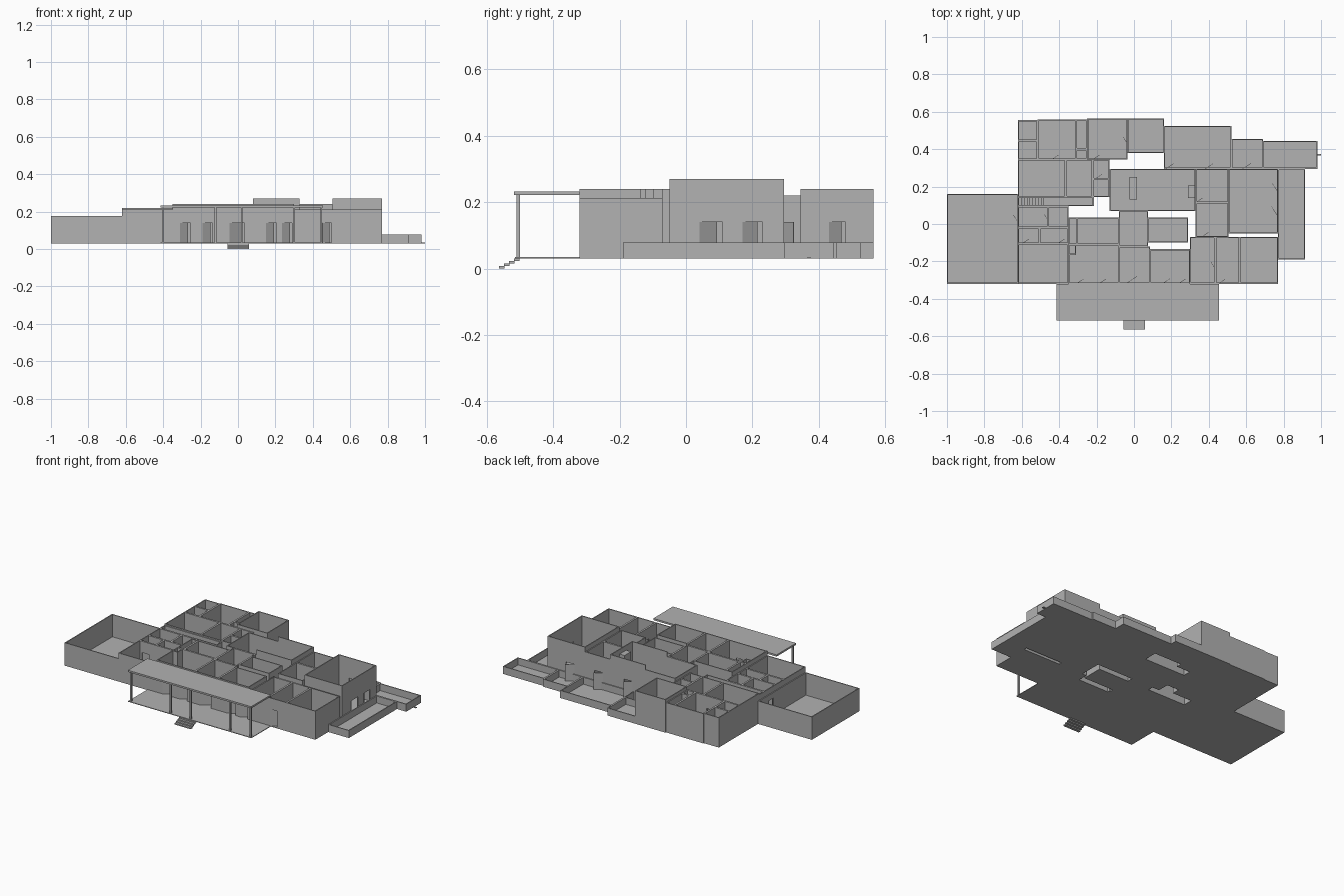
import bpy, bmesh, math
from mathutils import Matrix, Vector

if "Cube" in bpy.data.objects:
    bpy.data.objects.remove(bpy.data.objects["Cube"], do_unlink=True)

grey = bpy.data.materials.new("plain_grey")
grey.use_nodes = True
GREY = (0.445, 0.445, 0.445, 1)
grey.diffuse_color = GREY
grey.node_tree.nodes["Principled BSDF"].inputs["Base Color"].default_value = GREY

BASE, SLAB, T, HEAD = 0.03, 0.004, 0.006, 0.14
LOW, WING, MID, BACK, HIGH, TALL = 0.078, 0.176, 0.212, 0.22, 0.24, 0.27


def box(bm, x0, y0, z0, x1, y1, z1, turn=None):
    m = Matrix.Translation(((x0 + x1) / 2, (y0 + y1) / 2, (z0 + z1) / 2))
    m = m @ Matrix.Diagonal((x1 - x0, y1 - y0, z1 - z0, 1))
    bmesh.ops.create_cube(bm, size=1, matrix=turn @ m if turn else m)


def finish(bm, name):
    me = bpy.data.meshes.new(name)
    bm.to_mesh(me)
    bm.free()
    me.materials.append(grey)
    bpy.context.collection.objects.link(bpy.data.objects.new(name, me))


# Door openings as wall direction, wall line, start, end
DOORS = [("x", -0.32, s, s + 0.055) for s in (-0.31, -0.19, 0.15, 0.235)]
DOORS += [("x", -0.32, -0.045, 0.035), ("x", -0.32, 0.45, 0.5)]
DOORS += [("x", 0.345, s, s + 0.05) for s in (-0.44, -0.22)]
DOORS += [("x", 0.295, s, s + 0.06) for s in (0.17, 0.38, 0.58)]
DOORS += [("x", -0.105, s, s + 0.05) for s in (-0.6, -0.41)]
DOORS += [("x", -0.07, 0.36, 0.41), ("x", 0.115, 0.33, 0.38), ("x", 0.24, -0.21, -0.16)]
DOORS += [("y", 0.77, 0.04, 0.11), ("y", 0.77, 0.17, 0.23), ("y", 0.435, -0.24, -0.19)]
DOORS += [("y", -0.62, 0.01, 0.06), ("y", -0.46, 0.02, 0.06), ("y", -0.035, 0.43, 0.48)]


def wall(bm, axis, line, a, b, top):
    """Straight wall centred on its line, left open below the head of each door."""
    def piece(s, e, z0):
        if e - s < 0.001 or top - z0 < 0.001:
            return
        if axis == "x":
            box(bm, s, line - T / 2, z0, e, line + T / 2, top)
        else:
            box(bm, line - T / 2, s, z0, line + T / 2, e, top)
    cursor = a - T / 2
    cuts = sorted(d[2:] for d in DOORS if d[0] == axis and abs(d[1] - line) < 0.012
                  and d[2] >= a and d[3] <= b)
    for s, e in cuts if top > HEAD else []:
        piece(cursor, s, BASE)
        piece(s, e, HEAD)
        cursor = e
    piece(cursor, b + T / 2, BASE)


def room(name, x0, y0, x1, y1, top):
    bm = bmesh.new()
    box(bm, x0, y0, BASE, x1, y1, BASE + SLAB)
    h = T / 2
    wall(bm, "x", y0 + h, x0 + h, x1 - h, top)
    wall(bm, "x", y1 - h, x0 + h, x1 - h, top)
    wall(bm, "y", x0 + h, y0 + h, y1 - h, top)
    wall(bm, "y", x1 - h, y0 + h, y1 - h, top)
    finish(bm, name)


# Rooms of the right-hand side
room("wing_room", -1, -0.32, -0.62, 0.16, WING)
room("right_front_room", -0.62, -0.32, -0.35, -0.105, MID)
room("right_store", -0.62, -0.105, -0.505, -0.02, MID)
room("right_bath", -0.505, -0.105, -0.35, -0.02, MID)
room("right_lobby", -0.62, -0.02, -0.46, 0.095, MID)
room("right_pantry", -0.46, -0.02, -0.35, 0.095, MID)
room("stair_corridor", -0.62, 0.095, -0.215, 0.145, MID)
room("right_bedroom", -0.62, 0.145, -0.365, 0.345, BACK)
room("inner_bedroom", -0.365, 0.145, -0.22, 0.345, BACK)
room("inner_closet", -0.22, 0.145, -0.13, 0.24, BACK)
room("inner_bath", -0.22, 0.24, -0.13, 0.345, BACK)

# Rooms along the back
room("back_corner_closet", -0.62, 0.345, -0.515, 0.445, BACK)
room("back_corner_bath", -0.62, 0.445, -0.515, 0.555, BACK)
room("back_bedroom", -0.515, 0.345, -0.31, 0.56, BACK)
room("back_passage", -0.31, 0.345, -0.25, 0.4, BACK)
room("back_closet", -0.31, 0.4, -0.25, 0.56, BACK)
room("back_high_room", -0.25, 0.345, -0.035, 0.565, HIGH)

# Low-walled terraces
room("back_terrace", -0.035, 0.38, 0.16, 0.565, LOW)
room("garden_terrace", 0.16, 0.295, 0.52, 0.525, LOW)
room("corner_terrace", 0.52, 0.295, 0.69, 0.455, LOW)
room("end_terrace", 0.69, 0.295, 0.98, 0.445, LOW)
room("side_terrace", 0.77, -0.19, 0.915, 0.295, LOW)

# Centre and front rooms
room("hall_side", -0.13, 0.07, 0.33, 0.295, HIGH)
room("centre_corridor", -0.08, -0.12, 0.075, 0.07, HIGH)
room("courtyard_room", 0.075, -0.1, 0.29, 0.035, HIGH)
room("front_lounge", -0.35, -0.32, -0.08, -0.11, HIGH)
room("front_closet", -0.35, -0.165, -0.31, -0.11, HIGH)
room("inner_lounge", -0.305, -0.11, -0.08, 0.035, HIGH)
room("inner_store", -0.35, -0.11, -0.305, 0.035, HIGH)
room("entrance_room", -0.08, -0.32, 0.085, -0.12, HIGH)
room("front_study", 0.085, -0.32, 0.3, -0.135, HIGH)
room("left_front_room", 0.3, -0.32, 0.435, -0.07, MID)
room("left_middle_room", 0.435, -0.32, 0.565, -0.07, MID)
room("left_corner_room", 0.565, -0.32, 0.77, -0.07, MID)
room("dining_room", 0.33, -0.07, 0.505, 0.115, HIGH)
room("kitchen", 0.33, 0.115, 0.505, 0.295, HIGH)
room("great_room", 0.505, -0.05, 0.77, 0.295, TALL)

# Raised walls around the left part of the hall
bm = bmesh.new()
for y in (0.073, 0.292):
    box(bm, 0.08, y - T / 2, HIGH, 0.33, y + T / 2, TALL)
box(bm, 0.324, 0.07, HIGH, 0.33, 0.295, TALL)
finish(bm, "hall_upper_walls")

# Hall furnishings
bm = bmesh.new()
box(bm, -0.025, 0.13, BASE, 0.015, 0.25, 0.07)
finish(bm, "hall_counter")
bm = bmesh.new()
box(bm, 0.29, 0.14, BASE, 0.33, 0.205, HIGH)
finish(bm, "chimney")

# Open door leaves, hinged at the start of each opening
bm = bmesh.new()
for axis, line, a, b in DOORS:
    if axis == "x":
        turn = Matrix.Translation((a, line, 0)) @ Matrix.Rotation(math.radians(33), 4, "Z")
    else:
        turn = Matrix.Translation((line, a, 0)) @ Matrix.Rotation(math.radians(123), 4, "Z")
    box(bm, 0, -0.001, BASE, (b - a) * 0.9, 0.001, HEAD, turn)
finish(bm, "door_leaves")

# Indoor stair
bm = bmesh.new()
for i in range(9):
    x = -0.48 - i * 0.015
    box(bm, x - 0.015, 0.1, BASE, x, 0.14, 0.045 + i * 0.015)
finish(bm, "indoor_stair")

# Porch with floor, roof and posts
bm = bmesh.new()
box(bm, -0.415, -0.515, BASE, 0.455, -0.32, BASE + SLAB)
finish(bm, "porch_floor")
bm = bmesh.new()
box(bm, -0.415, -0.517, 0.221, 0.455, -0.32, 0.232)
finish(bm, "porch_roof")
bm = bmesh.new()
for x in (-0.4, -0.12, 0.02, 0.3, 0.445):
    box(bm, x - 0.005, -0.51, BASE, x + 0.005, -0.5, 0.222)
finish(bm, "porch_posts")

# Entrance steps
bm = bmesh.new()
for i in range(4):
    y = -0.563 + i * 0.015
    box(bm, -0.055, y, i * 0.0075, 0.06, y + 0.017, i * 0.0075 + 0.0075)
finish(bm, "entrance_steps")

# Small plate beyond the end terrace
bm = bmesh.new()
box(bm, 0.98, 0.365, BASE, 1, 0.375, BASE + SLAB)
finish(bm, "end_plate")
